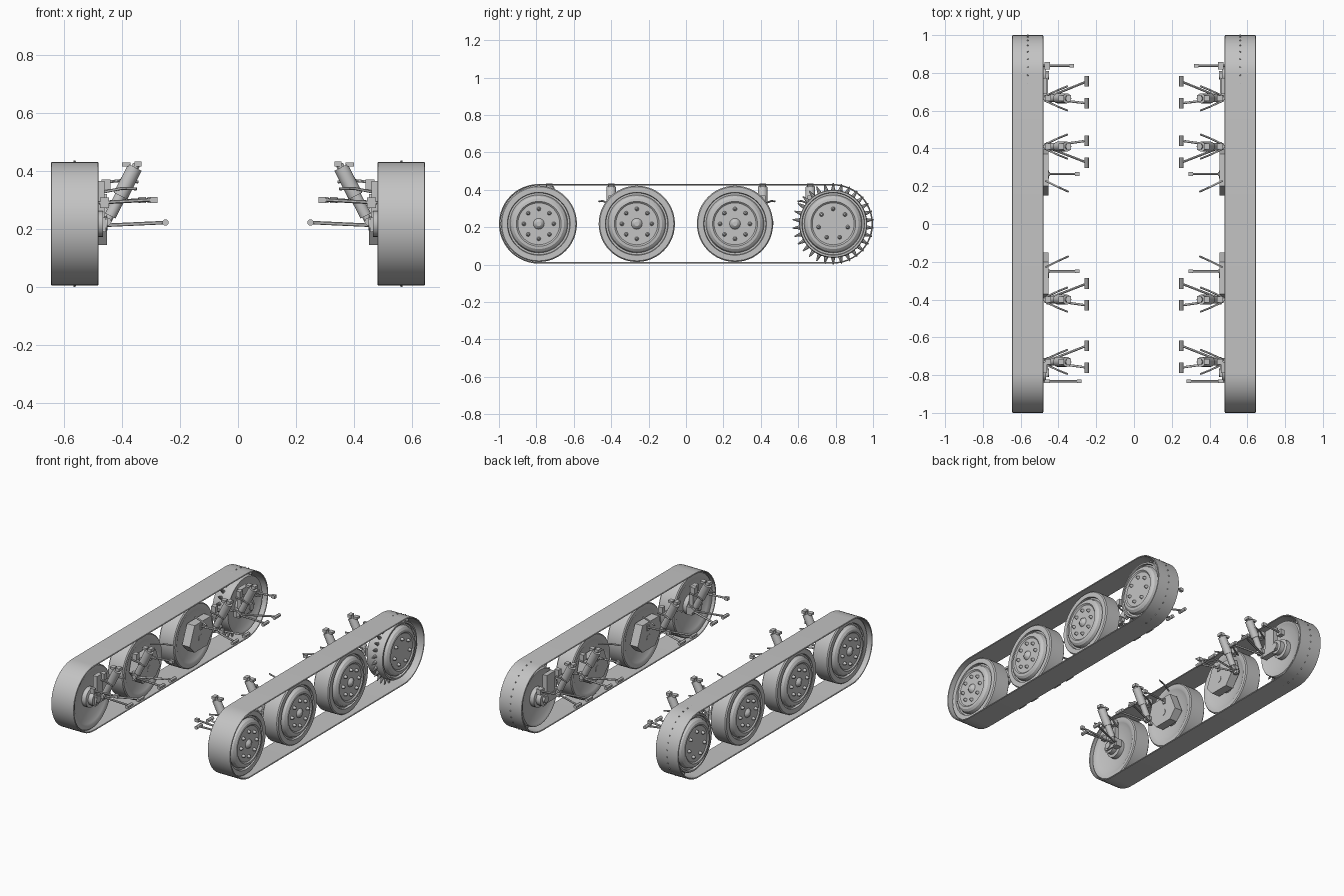
import bpy
import bmesh
import math
from mathutils import Vector, Matrix

cube = bpy.data.objects.get("Cube")
if cube:
    bpy.data.objects.remove(cube)

grey = bpy.data.materials.new("plain grey")
grey.use_nodes = True
colour = (0.55, 0.55, 0.55, 1)
grey.diffuse_color = colour
grey.node_tree.nodes["Principled BSDF"].inputs["Base Color"].default_value = colour

AXLE_Z = 0.218
WHEEL_Y = (-0.787, -0.263, 0.262, 0.787)
SHOCK_Y = (-0.73, -0.4, 0.41, 0.665)
TO_X = Matrix.Rotation(math.pi / 2, 4, 'Y')


def finish(name, bm, angle=30):
    """Turn the mesh into an object mirrored to the other side."""
    bmesh.ops.recalc_face_normals(bm, faces=bm.faces)
    mesh = bpy.data.meshes.new(name)
    bm.to_mesh(mesh)
    bm.free()
    mesh.materials.append(grey)
    ob = bpy.data.objects.new(name, mesh)
    bpy.context.collection.objects.link(ob)
    bpy.ops.object.select_all(action='DESELECT')
    ob.select_set(True)
    bpy.context.view_layer.objects.active = ob
    bpy.ops.object.shade_smooth_by_angle(angle=math.radians(angle))
    ob.modifiers.new("other_side", 'MIRROR').use_mirror_merge = False


def lathe(bm, profile, y, z=AXLE_Z, steps=48):
    """Revolve (x, radius) points about a sideways axle."""
    rings = []
    for x, r in profile:
        if r == 0:
            rings.append([bm.verts.new((x, y, z))] * steps)
        else:
            turn = [2 * math.pi * i / steps for i in range(steps)]
            rings.append([bm.verts.new((x, y + r * math.cos(a), z + r * math.sin(a)))
                          for a in turn])
    for a, b in zip(rings, rings[1:]):
        for i in range(steps):
            j = (i + 1) % steps
            bm.faces.new(list(dict.fromkeys((a[i], a[j], b[j], b[i]))))


def rod(bm, start, end, r, r2=None, sides=12):
    start, end = Vector(start), Vector(end)
    d = end - start
    m = Matrix.Translation((start + end) / 2) @ d.to_track_quat('Z', 'Y').to_matrix().to_4x4()
    bmesh.ops.create_cone(bm, cap_ends=True, segments=sides, radius1=r,
                          radius2=r if r2 is None else r2, depth=d.length, matrix=m)


def box(bm, centre, size):
    bmesh.ops.create_cube(bm, size=1, matrix=Matrix.Translation(centre)
                          @ Matrix.Diagonal((*size, 1)))


def dome(bm, x, y, z, r, height):
    lathe(bm, [(x, r), (x + height * .6, r * .8), (x + height, r * .4), (x + height, 0)],
          y, z, 16)


def around(y, r, n, phase=math.pi / 2):
    for i in range(n):
        a = phase + 2 * math.pi * i / n
        yield y + r * math.cos(a), AXLE_Z + r * math.sin(a)


# Track belt: a stadium-shaped loop
def stadium(r, steps=24):
    for end, first in ((1, -math.pi / 2), (-1, math.pi / 2)):
        for i in range(steps + 1):
            a = first + math.pi * i / steps
            yield end * 0.787 + r * math.cos(a), AXLE_Z + r * math.sin(a)


bm = bmesh.new()
loops = []
for x, r in ((0.483, 0.213), (0.642, 0.213), (0.645, 0.209), (0.642, 0.205),
             (0.483, 0.205), (0.48, 0.209)):
    loops.append([bm.verts.new((x, y, z)) for y, z in stadium(r)])
for a, b in zip(loops, loops[1:] + loops[:1]):
    for i in range(len(a)):
        j = (i + 1) % len(a)
        bm.faces.new((a[i], a[j], b[j], b[i]))
finish("track_belt", bm)

# Wheel discs: tread, stepped rim and raised dish, closed at the back
dish = [(0.598, 0.165), (0.598, 0.155), (0.62, 0.148), (0.63, 0.135),
        (0.632, 0.12), (0.625, 0.112), (0.625, 0)]
back = [(0.53, 0), (0.53, 0.06), (0.515, 0.14), (0.505, 0.165), (0.5, 0.175)]
tread = [(0.5, 0.198), (0.506, 0.204), (0.605, 0.204), (0.612, 0.198), (0.612, 0.168)]
drum = [(0.5, 0.178), (0.506, 0.182), (0.605, 0.182), (0.612, 0.178), (0.612, 0.168)]

for name, y in zip(("front_wheel", "second_wheel", "third_wheel"), WHEEL_Y):
    bm = bmesh.new()
    lathe(bm, back + tread + dish, y)
    dome(bm, 0.624, y, AXLE_Z, 0.03, 0.018)
    for by, bz in around(y, 0.08, 8):
        dome(bm, 0.624, by, bz, 0.011, 0.019)
    finish(name, bm)

# Toothed drive wheel at the back
bm = bmesh.new()
y = WHEEL_Y[3]
lathe(bm, back + drum + dish, y)
for by, bz in around(y, 0.08, 7):
    dome(bm, 0.624, by, bz, 0.011, 0.019)
for (y0, z0), (y1, z1) in zip(around(y, 0.178, 30), around(y, 0.218, 30)):
    rod(bm, (0.563, y0, z0), (0.563, y1, z1), 0.012, 0.003, 8)
finish("drive_wheel", bm)

# Stub axles behind each wheel
bm = bmesh.new()
for y in WHEEL_Y:
    lathe(bm, [(0.535, 0.062), (0.5, 0.062), (0.495, 0.045), (0.465, 0.045),
               (0.465, 0.022), (0.45, 0.022), (0.45, 0)], y, steps=24)
finish("stub_axles", bm)

# Uprights joining the axle to the suspension: pentagons on the inner wheels
bm = bmesh.new()
for s in (-1, 1):
    outline = [(0.15, 0.2), (0.2, 0.145), (0.33, 0.145), (0.395, 0.23), (0.37, 0.32), (0.2, 0.32)]
    face = bm.faces.new([bm.verts.new((0.452, s * y, z)) for y, z in outline])
    new = bmesh.ops.extrude_face_region(bm, geom=[face])["geom"]
    bmesh.ops.translate(bm, verts=[v for v in new if isinstance(v, bmesh.types.BMVert)],
                        vec=(0.055, 0, 0))
for y, length in ((-0.76, 0.1), (0.73, 0.14)):
    box(bm, (0.475, y, 0.215), (0.04, length, 0.05))
    box(bm, (0.475, y, 0.3), (0.03, length * 0.6, 0.13))
finish("uprights", bm)

# Leaning shock absorbers with end mounts
bm = bmesh.new()
for y in SHOCK_Y:
    low, high = Vector((0.45, y, 0.225)), Vector((0.35, y, 0.422))
    rod(bm, low, high, 0.013)
    rod(bm, low.lerp(high, .1), low.lerp(high, .62), 0.02, sides=20)
    rod(bm, low.lerp(high, .45), low.lerp(high, .95), 0.026, sides=20)
    rod(bm, (0.45, y - .025, .225), (0.45, y + .025, .225), 0.014)
    box(bm, (0.345, y, 0.424), (0.025, 0.035, 0.018))
    box(bm, (0.385, y, 0.422), (0.03, 0.03, 0.014))
finish("shock_absorbers", bm)

# Lower wishbones with sideways bushings
bm = bmesh.new()
for y, shift in zip(SHOCK_Y, (0.028, 0.027, -0.027, 0.032)):
    for s in (-1, 1):
        by = y + shift + s * 0.058
        rod(bm, (0.47, y, 0.212), (0.25, by, 0.222), 0.006)
        rod(bm, (0.25, by - 0.028, 0.222), (0.25, by + 0.028, 0.222), 0.011)
    rod(bm, (0.465, y, 0.195), (0.465, y, 0.245), 0.015)
finish("lower_wishbones", bm)

# Upper wishbones, slightly bent
bm = bmesh.new()
for y in SHOCK_Y:
    for s in (-1, 1):
        mid = (0.4, y + s * 0.045, 0.34)
        rod(bm, (0.475, y + s * 0.01, 0.325), mid, 0.005)
        rod(bm, mid, (0.35, y + s * 0.065, 0.338), 0.005)
    box(bm, (0.455, y, 0.35), (0.03, 0.03, 0.04))
finish("upper_wishbones", bm)

# Steering links with forked ends, and bent brackets beside the inner ones
bm = bmesh.new()
for y, tip in ((-0.832, 0.27), (-0.25, 0.28), (0.265, 0.28), (0.838, 0.31)):
    rod(bm, (0.48, y, 0.29), (tip + .03, y, 0.3), 0.006)
    box(bm, (tip + .02, y, 0.3), (0.025, 0.02, 0.02))
    box(bm, (0.46, y, 0.29), (0.03, 0.04 if y > 0.5 else 0.02, 0.035))
for s in (-1, 1):
    rod(bm, (0.47, s * 0.23, 0.36), (0.4, s * 0.195, 0.367), 0.005)
    rod(bm, (0.4, s * 0.195, 0.367), (0.345, s * 0.17, 0.362), 0.005)
finish("steering_links", bm)
